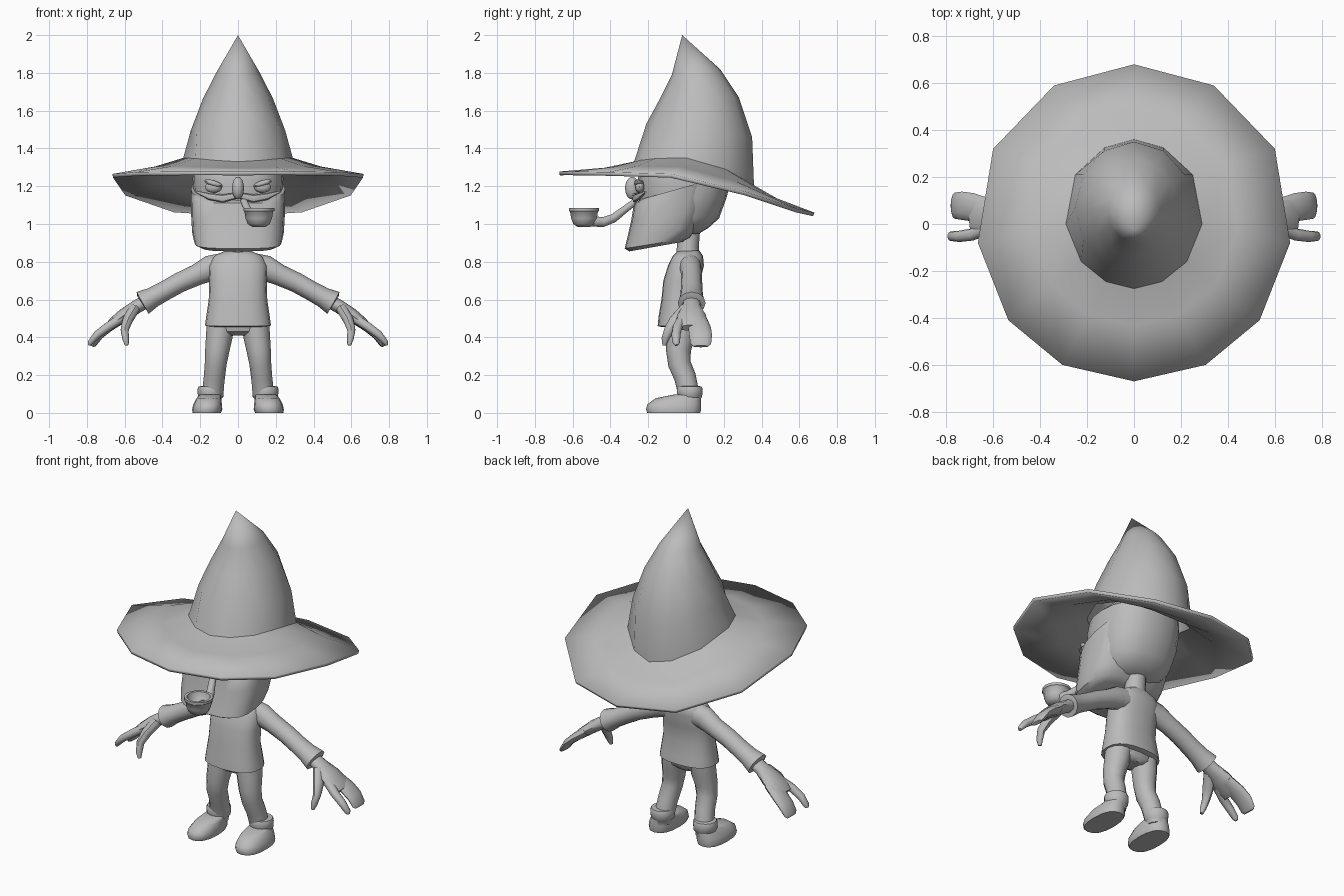
import bpy, bmesh, math
from mathutils import Vector

grey = bpy.data.materials.new("plain grey")
grey.diffuse_color = (0.5, 0.5, 0.5, 1)


def finish(name, bm, mirror=False, angle=40):
    me = bpy.data.meshes.new(name)
    bm.to_mesh(me)
    bm.free()
    ob = bpy.data.objects.new(name, me)
    bpy.context.collection.objects.link(ob)
    me.materials.append(grey)
    bpy.ops.object.select_all(action='DESELECT')
    ob.select_set(True)
    bpy.context.view_layer.objects.active = ob
    bpy.ops.object.shade_smooth_by_angle(angle=math.radians(angle))
    if mirror:
        m = ob.modifiers.new("mirror", 'MIRROR')
        m.use_axis[0] = True
        m.use_mirror_merge = False
    return ob


def loft(name, rings, mirror=False, caps=True, angle=40):
    """Skin a list of closed rings; a one-point ring closes to a tip."""
    bm = bmesh.new()
    vs = [[bm.verts.new(p) for p in r] for r in rings]
    for a, b in zip(vs, vs[1:]):
        n = max(len(a), len(b))
        for i in range(n):
            j = (i + 1) % n
            if len(b) == 1:
                bm.faces.new((a[i], a[j], b[0]))
            else:
                bm.faces.new((a[i], a[j], b[j], b[i]))
    if caps:
        for r in (vs[0], vs[-1]):
            if len(r) > 2:
                bm.faces.new(r)
        bmesh.ops.recalc_face_normals(bm, faces=bm.faces)
    elif sum(f.normal.z for f in bm.faces if not f.normal_update()) < 0:
        bmesh.ops.reverse_faces(bm, faces=bm.faces)
    return finish(name, bm, mirror, angle)


def tube(name, path, ref, mirror=False, n=12):
    """path rows: x, y, z, radius along ref, radius across it."""
    pts = [Vector(p[:3]) for p in path]
    rings = []
    for i, p in enumerate(path):
        d = (pts[min(i + 1, len(pts) - 1)] - pts[max(i - 1, 0)]).normalized()
        u = Vector(ref)
        u = (u - d * u.dot(d)).normalized()
        v = d.cross(u)
        rings.append([pts[i] + u * p[3] * math.cos(t * math.tau / n)
                      + v * p[4] * math.sin(t * math.tau / n) for t in range(n)])
    return loft(name, rings, mirror)


def slab_ring(yf, yb, hx, zf, zb, power=2.0, cx=0, n=20):
    """Rounded ring from front yf to back yb, tilting from zf to zb."""
    out = []
    for i in range(n):
        t = i * math.tau / n
        c, s = math.cos(t), math.sin(t)
        c = math.copysign(abs(c) ** (2 / power), c)
        s = math.copysign(abs(s) ** (2 / power), s)
        k = (s + 1) / 2
        out.append((cx + hx * c, yf + (yb - yf) * k, zf + (zb - zf) * k))
    return out


def ball(name, c, r, mirror=False, tilt=0):
    bm = bmesh.new()
    bmesh.ops.create_uvsphere(bm, u_segments=12, v_segments=8, radius=1)
    for v in bm.verts:
        x, z = v.co.x * r[0], v.co.z * r[2]
        v.co = (c[0] + x * math.cos(tilt) - z * math.sin(tilt), c[1] + v.co.y * r[1],
                c[2] + x * math.sin(tilt) + z * math.cos(tilt))
    return finish(name, bm, mirror)


# Hat: twelve-sided drooping brim and a bent cone
def sym(half):
    return half + [(-x, y, z) for x, y, z in half[-2:0:-1]]


rim = sym([(0, .68, 1.06), (.34, .59, 1.08), (.6, .32, 1.17), (.665, -.08, 1.265),
           (.535, -.41, 1.275), (.305, -.6, 1.278), (0, -.67, 1.278)])
base = sym([(0, .36, 1.2), (.125, .325, 1.225), (.25, .21, 1.29), (.29, 0, 1.35),
            (.225, -.16, 1.347), (.12, -.245, 1.337), (0, -.275, 1.33)])
mid = [tuple(a * .4 + b * .6 - (.012 if k == 2 else 0)
             for k, (a, b) in enumerate(zip(r, q))) for r, q in zip(rim, base)]


def cone_ring(yf, yb, hx, zf, zb):
    pts = slab_ring(yf, yb, hx, zf, zb, 2.0, 0, 12)
    return [pts[(3 - i) % 12] for i in range(12)]


hat = loft("hat", [rim, mid, base, cone_ring(-.21, .35, .25, 1.53, 1.46),
                   cone_ring(-.14, .28, .185, 1.66, 1.67),
                   cone_ring(-.075, .18, .113, 1.79, 1.82), [(0, -.02, 2.0)]],
           caps=False, angle=50)
shell = hat.modifiers.new("thickness", 'SOLIDIFY')
shell.thickness = .02
shell.offset = -1

# Head and beard
loft("head", [slab_ring(*r, 2.4) for r in (
    (-.14, .07, .1, .93, .95), (-.2, .12, .17, .96, .98), (-.235, .175, .21, 1.03, 1.03),
    (-.25, .215, .235, 1.14, 1.14), (-.255, .24, .24, 1.24, 1.24),
    (-.235, .24, .235, 1.31, 1.31), (-.15, .17, .16, 1.38, 1.38))])
loft("beard", [slab_ring(*r, 2.9) for r in (
    (-.30, -.02, .195, .855, .905), (-.325, .02, .23, .87, .925), (-.31, .06, .243, .93, .98),
    (-.29, .1, .248, 1.02, 1.07), (-.275, .13, .25, 1.11, 1.16), (-.24, .15, .25, 1.13, 1.24))])

# Face
ball("nose", (0, -.285, 1.19), (.032, .038, .06))
ball("eye", (.13, -.245, 1.195), (.045, .025, .03), True)
ball("eyelid", (.13, -.25, 1.215), (.05, .026, .016), True, .3)
tube("moustache", [(.01, -.272, 1.15, .012, .016), (.08, -.27, 1.135, .014, .022),
                   (.15, -.25, 1.145, .012, .018), (.22, -.215, 1.17, .006, .006)], (0, 1, 0), True, 8)

# Pipe: curved stem and hollow bowl
tube("pipe_stem", [(.03, -.26, 1.125, .018, .018), (.05, -.32, 1.08, .02, .02),
                   (.08, -.385, 1.03, .024, .024), (.1, -.44, 1.01, .027, .027),
                   (.11, -.5, 1.015, .03, .03)], (1, 0, 0), False, 10)
loft("pipe_bowl", [slab_ring(-.54 - r, -.54 + r, r, z, z, 2, .11, 14) for r, z in (
    (.035, .985), (.058, 1.0), (.07, 1.03), (.076, 1.065), (.082, 1.07), (.082, 1.085),
    (.066, 1.085), (.055, 1.04), (.03, 1.02))])

# Torso, neck and trousers
loft("shirt", [slab_ring(*r, 2.5) for r in (
    (-.13, .07, .15, .455, .46), (-.15, .085, .175, .46, .465), (-.145, .08, .168, .51, .51),
    (-.13, .065, .155, .6, .6), (-.12, .075, .152, .7, .7), (-.095, .095, .155, .78, .78),
    (-.07, .09, .13, .83, .83), (-.045, .07, .07, .855, .86))])
tube("neck", [(0, .01, .82, .075, .065), (0, .01, .88, .06, .058), (0, .015, .98, .06, .06)], (1, 0, 0))
loft("hips", [slab_ring(*r, 2.3) for r in (
    (-.07, .03, .06, .41, .41), (-.1, .05, .13, .43, .43), (-.115, .06, .15, .5, .5))])
tube("leg", [(.09, -.025, .48, .075, .08), (.1, -.03, .4, .07, .075), (.11, -.04, .33, .064, .066),
             (.118, -.035, .26, .058, .06), (.125, -.005, .19, .056, .058),
             (.135, .015, .1, .056, .056)], (1, 0, 0), True)

# Boots
loft("boot_cuff", [slab_ring(.02 - r, .02 + r, r, z, z, 2, .145, 14) for r, z in (
    (.055, .05), (.058, .075), (.067, .085), (.07, .125), (.064, .14), (.045, .142))], True)
loft("boot", [slab_ring(*r, 2.4, cx, 16) for cx, r in (
    (.165, (-.205, .075, .075, 0, 0)), (.163, (-.212, .08, .08, .018, .018)),
    (.161, (-.205, .08, .076, .045, .045)), (.155, (-.16, .08, .066, .078, .075)),
    (.148, (-.06, .078, .058, .098, .09)))], True)

# Arms and hands
tube("arm_sleeve", [(.06, .02, .78, .06, .07), (.15, .025, .765, .058, .068), (.22, .03, .73, .055, .056),
                    (.31, .03, .69, .056, .053), (.39, .03, .645, .058, .052),
                    (.45, .03, .612, .062, .054), (.505, .03, .582, .074, .066),
                    (.508, .03, .58, .055, .045)], (0, 1, 0), True)
tube("palm", [(.47, .03, .60, .045, .036), (.54, .03, .56, .05, .036), (.60, .03, .52, .075, .036),
              (.66, .03, .475, .085, .03), (.69, .03, .45, .07, .02)], (0, 1, 0), True)
tube("fingers", [(.62, .06, .50, .05, .028), (.69, .072, .45, .06, .025),
                 (.735, .078, .41, .06, .022), (.765, .078, .365, .055, .017),
                 (.772, .078, .352, .04, .01)], (0, 1, 0), True)
tube("index_finger", [(.62, -.015, .50, .03, .026), (.69, -.045, .455, .026, .024),
                      (.745, -.053, .415, .024, .022), (.782, -.052, .372, .02, .015),
                      (.788, -.05, .358, .01, .008)], (0, 1, 0), True, 10)
tube("thumb", [(.55, .0, .55, .035, .03), (.585, -.055, .49, .034, .028),
               (.60, -.09, .44, .026, .022), (.595, -.11, .39, .02, .018),
               (.588, -.115, .358, .01, .01)], (0, 1, 0), True, 10)
